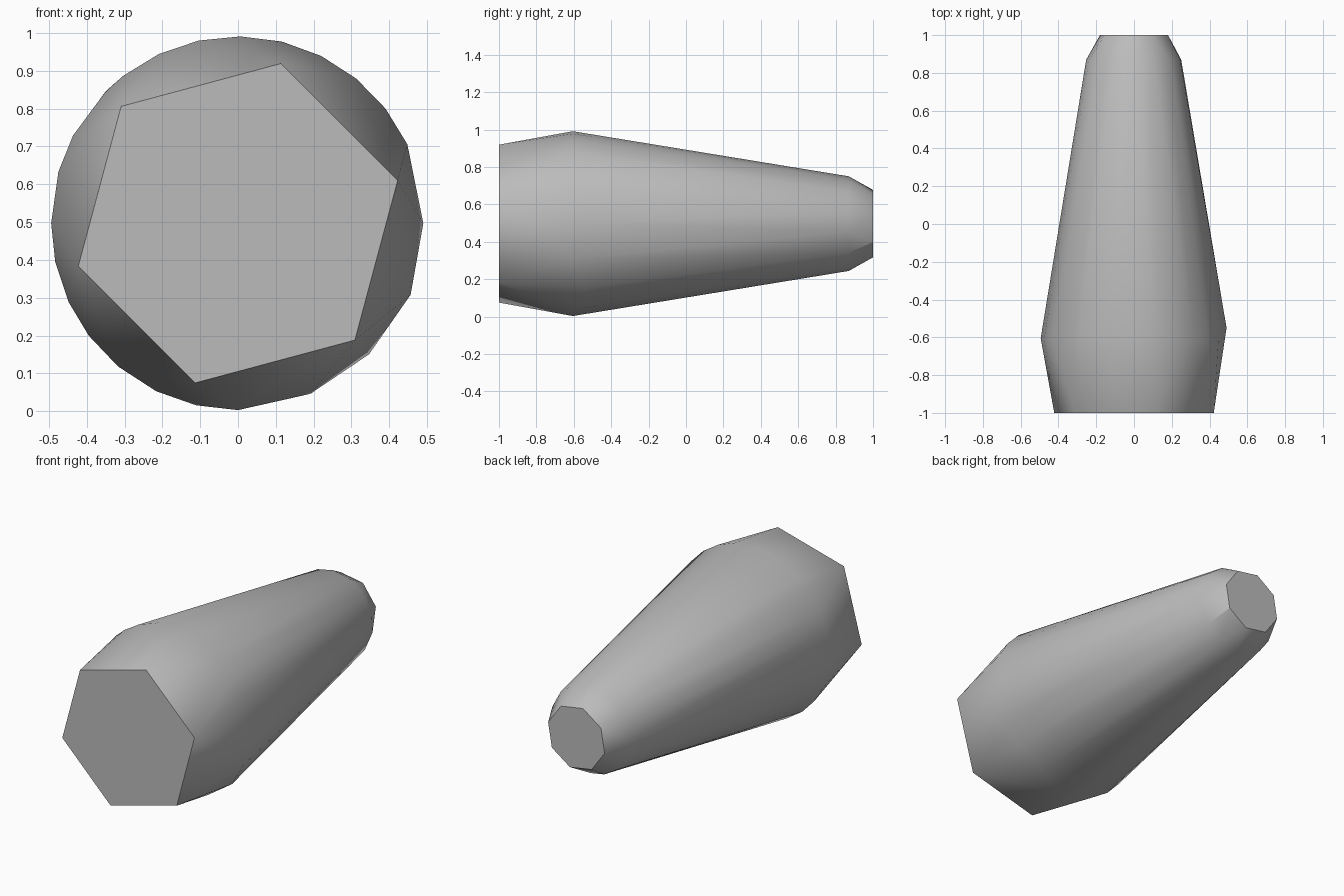
import bpy
import bmesh
import math

cube = bpy.data.objects.get("Cube")
if cube:
    bpy.data.objects.remove(cube, do_unlink=True)

AXIS_Z = 0.497


def ring(bm, y, radius, degrees):
    """Add points around the long axis at one station."""
    for deg in degrees:
        a = math.radians(deg)
        bm.verts.new((radius * math.cos(a), y, AXIS_Z + radius * math.sin(a)))


bm = bmesh.new()
# Hexagonal front cap
ring(bm, -1.0, 0.437, [15 + 60 * i for i in range(6)])
# Widest belt: finely cut, with a coarser and slightly set back lower left side
ring(bm, -0.605, 0.494, [25 + 12.86 * i for i in range(9)])
ring(bm, -0.605, 0.494, [135, 152, 164, 180, 192, 205, 217, 230, 244, 257, 270])
ring(bm, -0.605, 0.494, [-22.5])
ring(bm, -0.55, 0.49, [-67, -45, 0])
# Shoulder and small octagonal back cap
ring(bm, 0.87, 0.253, [-9, 15, 41, 66, 90, 113, 136, 160, 180, 205, 228, 250, 270, 295, 322])
ring(bm, 1.0, 0.185, [13 + 45 * i for i in range(8)])

# Skin the stations with a faceted shell
hull = bmesh.ops.convex_hull(bm, input=bm.verts[:])
loose = {e for e in hull["geom_interior"] + hull["geom_unused"]
         if isinstance(e, bmesh.types.BMVert)}
bmesh.ops.delete(bm, geom=list(loose), context="VERTS")
bmesh.ops.dissolve_limit(bm, angle_limit=math.radians(0.5),
                         verts=bm.verts[:], edges=bm.edges[:])
bmesh.ops.recalc_face_normals(bm, faces=bm.faces[:])

mesh = bpy.data.meshes.new("tapered_body")
bm.to_mesh(mesh)
bm.free()
body = bpy.data.objects.new("tapered_body", mesh)
bpy.context.collection.objects.link(body)

# Plain grey finish
grey = bpy.data.materials.new("plain grey")
grey.use_nodes = True
colour = (0.5, 0.5, 0.5, 1.0)
grey.diffuse_color = colour
grey.node_tree.nodes["Principled BSDF"].inputs["Base Color"].default_value = colour
mesh.materials.append(grey)

# Smooth flanks with crisp cap edges
bpy.ops.object.select_all(action="DESELECT")
body.select_set(True)
bpy.context.view_layer.objects.active = body
bpy.ops.object.shade_smooth_by_angle(angle=math.radians(25))
